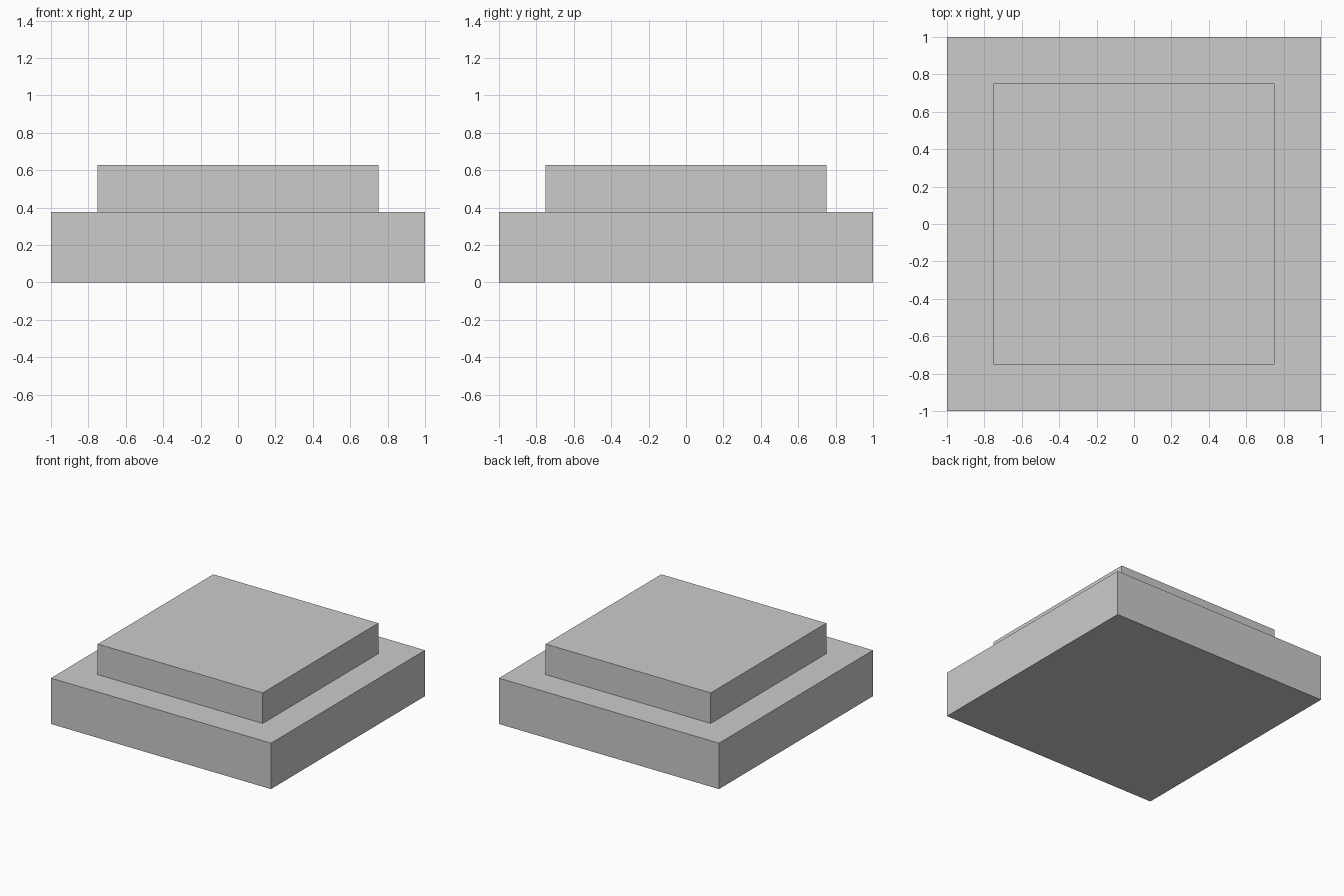
import bpy

if "Cube" in bpy.data.objects:
    bpy.data.objects.remove(bpy.data.objects["Cube"])


def slab(name, width, bottom, top):
    """Square slab centred on the z axis."""
    bpy.ops.mesh.primitive_cube_add(size=1, location=(0, 0, (bottom + top) / 2))
    obj = bpy.context.object
    obj.name = name
    obj.scale = (width, width, top - bottom)
    bpy.ops.object.transform_apply(location=False, rotation=False, scale=True)
    return obj


# Wide lower step
slab("lower_step", 2.0, 0.0, 0.377)

# Narrower upper step
slab("upper_step", 1.5, 0.377, 0.628)
